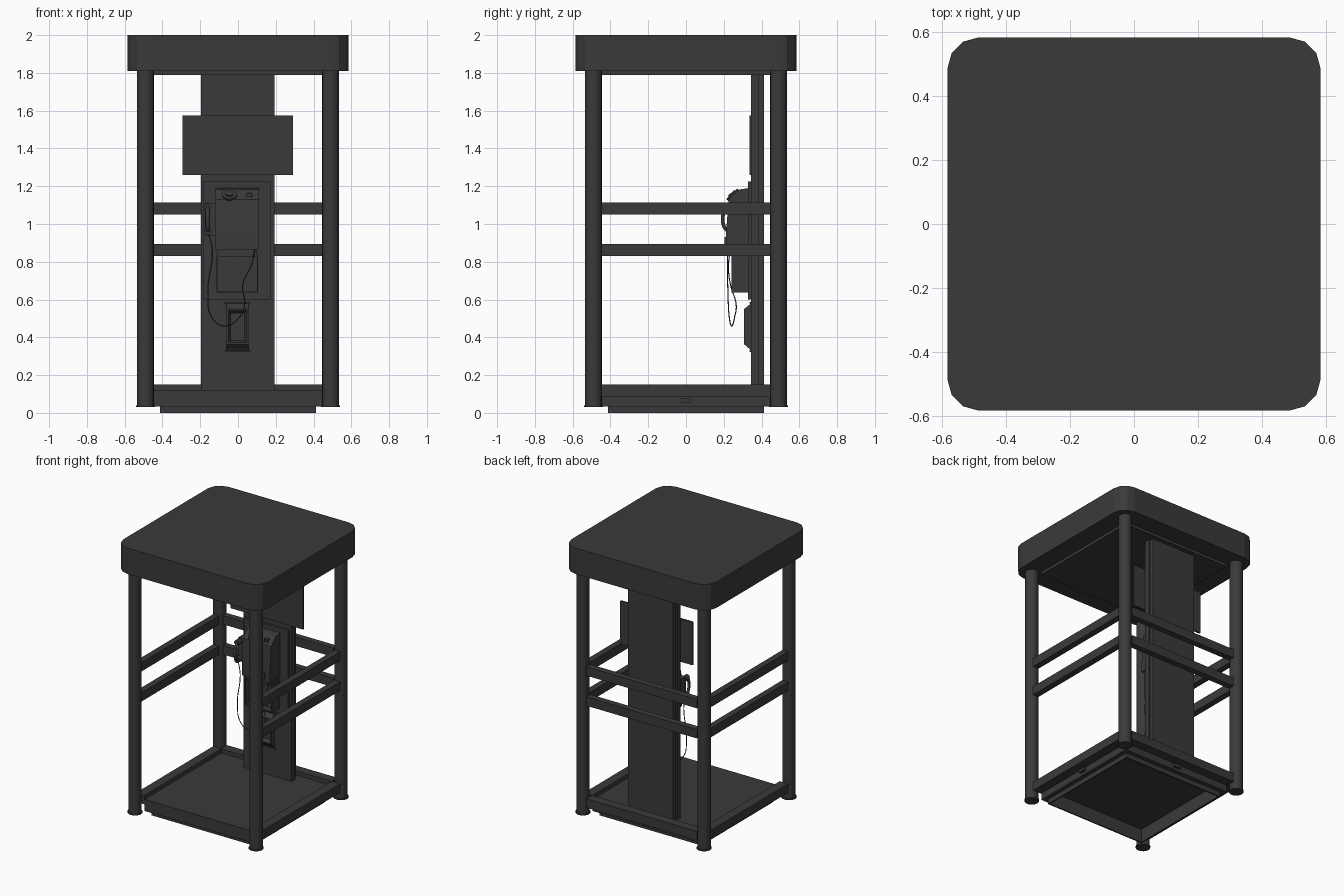
import bpy, bmesh, math
from mathutils import Vector

if "Cube" in bpy.data.objects:
    bpy.data.objects.remove(bpy.data.objects["Cube"])

mat = bpy.data.materials.new("dark_grey")
mat.diffuse_color = (0.042, 0.042, 0.042, 1)
mat.use_nodes = True
mat.node_tree.nodes["Principled BSDF"].inputs["Base Color"].default_value = mat.diffuse_color


def make(name, bm, smooth=False):
    bmesh.ops.recalc_face_normals(bm, faces=bm.faces)
    me = bpy.data.meshes.new(name)
    bm.to_mesh(me)
    bm.free()
    ob = bpy.data.objects.new(name, me)
    bpy.context.collection.objects.link(ob)
    me.materials.append(mat)
    if smooth:
        bpy.ops.object.select_all(action='DESELECT')
        ob.select_set(True)
        bpy.context.view_layer.objects.active = ob
        bpy.ops.object.shade_smooth_by_angle(angle=math.radians(40))
    return ob


def box(name, x0, x1, y0, y1, z0, z1, recess=None):
    """Box by its limits; recess = (border, depth) sinks the front face."""
    bm = bmesh.new()
    bmesh.ops.create_cube(bm, size=1)
    for v in bm.verts:
        v.co = [(a + b) / 2 + c * (b - a) for c, a, b in zip(v.co, (x0, y0, z0), (x1, y1, z1))]
    if recess:
        sink(bm, *recess)
    return make(name, bm)


def sink(bm, border, depth, slope=0.0):
    bm.normal_update()
    f = min(bm.faces, key=lambda f: (round(f.calc_center_median().y, 4), -f.calc_area()))
    bmesh.ops.inset_region(bm, faces=[f], thickness=border)
    bmesh.ops.inset_region(bm, faces=[f], thickness=max(slope, 0.0005))
    bmesh.ops.translate(bm, verts=f.verts, vec=(0, depth, 0))


def extrude(name, pts, vec, after=None):
    bm = bmesh.new()
    f = bm.faces.new([bm.verts.new(p) for p in pts])
    r = bmesh.ops.extrude_face_region(bm, geom=[f])
    bmesh.ops.translate(bm, vec=vec, verts=[g for g in r['geom'] if isinstance(g, bmesh.types.BMVert)])
    bmesh.ops.recalc_face_normals(bm, faces=bm.faces)
    if after:
        sink(bm, *after)
    return make(name, bm)


def cylinder(name, start, end, r, n=16):
    a, b = Vector(start), Vector(end)
    bm = bmesh.new()
    bmesh.ops.create_cone(bm, cap_ends=True, segments=n, radius1=r, radius2=r, depth=(b - a).length)
    q = (b - a).to_track_quat('Z', 'Y')
    for v in bm.verts:
        v.co = q @ v.co + (a + b) / 2
    return make(name, bm, True)


def tube(name, pts, r):
    cu = bpy.data.curves.new(name, 'CURVE')
    cu.dimensions = '3D'
    cu.bevel_depth, cu.bevel_resolution, cu.resolution_u = r, 1, 6
    cu.use_fill_caps = True
    sp = cu.splines.new('BEZIER')
    sp.bezier_points.add(len(pts) - 1)
    for p, co in zip(sp.bezier_points, pts):
        p.co = co
        p.handle_left_type = p.handle_right_type = 'AUTO'
    ob = bpy.data.objects.new(name, cu)
    bpy.context.collection.objects.link(ob)
    cu.materials.append(mat)


# Roof with rounded corners, and ceiling panel
outline = []
for k, (sx, sy) in enumerate([(1, 1), (-1, 1), (-1, -1), (1, -1)]):
    for i in range(4):
        a = math.radians(90 * k + 30 * i)
        outline.append((sx * 0.485 + 0.1 * math.cos(a), sy * 0.485 + 0.1 * math.sin(a), 1.81))
extrude("roof", outline, (0, 0, 0.19))
box("ceiling", -0.445, 0.445, -0.445, 0.445, 1.79, 1.815)

# Corner posts with feet
for sx, n1 in ((-1, "left"), (1, "right")):
    for sy, n2 in ((-1, "front"), (1, "back")):
        x, y = 0.49 * sx, 0.49 * sy
        cylinder(f"{n2}_{n1}_post", (x, y, 0.035), (x, y, 1.812), 0.045)
        cylinder(f"{n2}_{n1}_foot", (x, y, 0.03), (x, y, 0.04), 0.05)

# Rails on the two sides and the back
for name, z0, z1, inner, outer in (("kick", 0.085, 0.15, 0.445, 0.513),
                                   ("lower", 0.83, 0.895, 0.467, 0.513),
                                   ("upper", 1.05, 1.115, 0.467, 0.513)):
    box(f"{name}_rail_right", inner, outer, -0.447, 0.447, z0, z1)
    box(f"{name}_rail_left", -outer, -inner, -0.447, 0.447, z0, z1)
    box(f"{name}_rail_back", -0.447, 0.447, inner, outer, z0, z1)

# Floor, hollow plinth and small fixing blocks
box("floor", -0.444, 0.444, -0.444, 0.444, 0.1, 0.12)
for name, h, t, z0, z1 in (("floor_skirt", 0.444, 0.034, 0.035, 0.1), ("plinth", 0.412, 0.01, 0, 0.1)):
    for s, n in ((-1, "a"), (1, "b")):
        lo, hi = sorted((s * h, s * (h - t)))
        box(f"{name}_x_{n}", lo, hi, -h, h, z0, z1)
        box(f"{name}_y_{n}", -h + t, h - t, lo, hi, z0, z1)
for s, n in ((-1, "left"), (1, "right")):
    lo, hi = sorted((s * 0.44, s * 0.465))
    box(f"fixing_{n}", lo, hi, -0.027, 0.027, 0.055, 0.076)
box("fixing_back", -0.027, 0.027, 0.44, 0.465, 0.055, 0.076)

# Column and sign board
box("column_front", -0.197, 0.192, 0.345, 0.385, 0.12, 1.79)
box("column_back", -0.185, 0.18, 0.385, 0.412, 0.12, 1.79)
box("sign_board", -0.295, 0.29, 0.335, 0.346, 1.26, 1.575)

# Telephone: backplate, body, lower box
box("backplate", -0.183, 0.175, 0.328, 0.346, 0.6, 1.225)
profile = [(0.33, 0.865), (0.212, 0.865), (0.212, 0.95), (0.225, 1.13), (0.28, 1.182), (0.33, 1.19)]
extrude("phone_body", [(-0.118, y, z) for y, z in profile], (0.228, 0, 0))
box("phone_chest", -0.11, 0.1, 0.242, 0.33, 0.83, 0.87)
box("lower_box", -0.113, 0.107, 0.24, 0.33, 0.638, 0.835, (0.009, 0.05))

# Dial, coin slot and coin return
n = Vector((0, -0.69, 0.73))
c = Vector((-0.045, 0.25, 1.153))
cylinder("dial", c - n * 0.01, c + n * 0.01, 0.04, 20)
cylinder("dial_hub", c, c + n * 0.016, 0.022, 16)
box("coin_slot", 0.045, 0.075, 0.235, 0.27, 1.135, 1.165, (0.006, 0.006))
box("coin_return", 0.035, 0.07, 0.205, 0.22, 0.885, 0.93, (0.005, 0.008))

# Handset on its cradle
box("cradle", -0.175, -0.118, 0.25, 0.33, 0.94, 1.11)
tube("handset_grip", [(-0.16, 0.222, 1.09), (-0.16, 0.2, 1.06), (-0.16, 0.2, 0.99), (-0.16, 0.222, 0.96)], 0.011)
cylinder("earpiece", (-0.16, 0.212, 1.088), (-0.16, 0.255, 1.088), 0.02, 12)
cylinder("mouthpiece", (-0.16, 0.212, 0.962), (-0.16, 0.255, 0.962), 0.02, 12)

# Cord
tube("cord", [(-0.155, 0.225, 0.95), (-0.136, 0.22, 0.86), (-0.16, 0.222, 0.64), (-0.135, 0.23, 0.5),
              (-0.07, 0.242, 0.46), (0.01, 0.258, 0.51), (0.035, 0.266, 0.57), (0.025, 0.235, 0.68),
              (0.07, 0.225, 0.78), (0.09, 0.235, 0.87)], 0.003)

# Lower holder with a sunken, sloped face
profile = [(0.346, 0.325), (0.335, 0.34), (0.308, 0.363), (0.308, 0.55), (0.335, 0.572), (0.346, 0.585)]
extrude("holder", [(-0.06, y, z) for y, z in profile], (0.115, 0, 0), (0.012, 0.028, 0.018))
for z in (0.327, 0.583):
    box("holder_flange", -0.072, 0.067, 0.336, 0.346, z - 0.004, z + 0.004)
